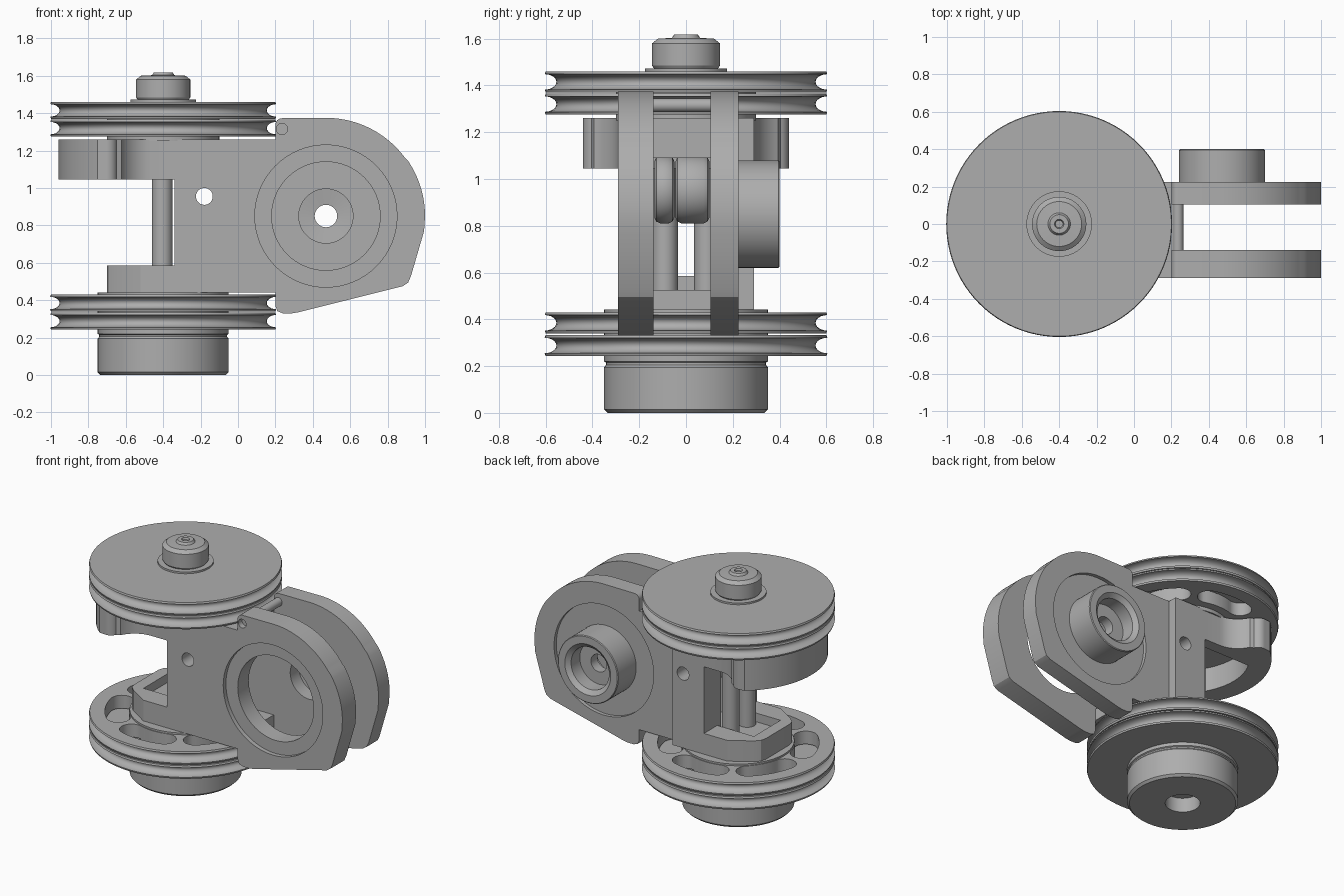
import bpy, bmesh
from math import sin, cos, pi, radians

if "Cube" in bpy.data.objects:
    bpy.data.objects.remove(bpy.data.objects["Cube"])

grey = bpy.data.materials.new("machined grey")
grey.use_nodes = True
colour = (0.42, 0.42, 0.42, 1)
grey.diffuse_color = colour
grey.node_tree.nodes["Principled BSDF"].inputs["Base Color"].default_value = colour

AXIS = -0.4          # wheel axis in x
HUB = (0.47, 0.85)   # joint axis in x, z


def finish(name, bm):
    bmesh.ops.remove_doubles(bm, verts=bm.verts, dist=0.0001)
    bmesh.ops.recalc_face_normals(bm, faces=bm.faces)
    mesh = bpy.data.meshes.new(name)
    bm.to_mesh(mesh)
    bm.free()
    mesh.materials.append(grey)
    ob = bpy.data.objects.new(name, mesh)
    bpy.context.collection.objects.link(ob)
    return ob


def prism(name, pts, lo, hi, axis="z"):
    """Extrude an outline along z (outline in x, y) or y (outline in x, z)."""
    bm = bmesh.new()
    place = (lambda p, h: (p[0], p[1], h)) if axis == "z" else (lambda p, h: (p[0], h, p[1]))
    ends = [[bm.verts.new(place(p, h)) for p in pts] for h in (lo, hi)]
    for ring in ends:
        bm.faces.new(ring)
    n = len(pts)
    for i in range(n):
        j = (i + 1) % n
        bm.faces.new((ends[0][i], ends[0][j], ends[1][j], ends[1][i]))
    return finish(name, bm)


def lathe(name, profile, segments=96):
    """Spin a radius/height profile round the wheel axis."""
    bm = bmesh.new()
    verts = [bm.verts.new((r, 0, z)) for r, z in profile]
    edges = [bm.edges.new(pair) for pair in zip(verts, verts[1:])]
    bmesh.ops.spin(bm, geom=verts + edges, cent=(0, 0, 0), axis=(0, 0, 1),
                   angle=2 * pi, steps=segments)
    ob = finish(name, bm)
    ob.location.x = AXIS
    return ob


def arc(cx, cy, r, a0, a1, n=16):
    return [(cx + r * cos(radians(a0 + (a1 - a0) * i / n)),
             cy + r * sin(radians(a0 + (a1 - a0) * i / n))) for i in range(n + 1)]


def disc(name, x, v, r, lo, hi, axis="y"):
    return prism(name, arc(x, v, r, 0, 360, 64)[:-1], lo, hi, axis)


def box(name, x0, x1, y0, y1, z0, z1):
    return prism(name, [(x0, y0), (x1, y0), (x1, y1), (x0, y1)], z0, z1)


def cut(ob, *cutters):
    for cutter in cutters:
        mod = ob.modifiers.new("cut", "BOOLEAN")
        mod.object = cutter
        mod.operation = "DIFFERENCE"
        mod.solver = "EXACT"
        bpy.context.view_layer.objects.active = ob
        bpy.ops.object.modifier_apply(modifier=mod.name)
        bpy.data.objects.remove(cutter)


# Grooved wheels, two above and two below
def wheel(name, z):
    groove = [(0.604 - 0.05 * sin(a * pi / 12), z + 0.045 - 0.033 * cos(a * pi / 12))
              for a in range(13)]
    return lathe(name, [(0, z), (0.6, z)] + groove + [(0.6, z + 0.09), (0, z + 0.09)])


def kidney(angle, lo, hi):
    a, b, mid, half = angle - 17, angle + 17, 0.43, 0.075
    ca, cb = radians(a), radians(b)
    outline = arc(0, 0, mid + half, a, b)
    outline += arc(mid * cos(cb), mid * sin(cb), half, b, b + 180)[1:-1]
    outline += arc(0, 0, mid - half, b, a)
    outline += arc(mid * cos(ca), mid * sin(ca), half, a + 180, a + 360)[1:-1]
    return prism("slot_cutter", [(x + AXIS, y) for x, y in outline], lo, hi)


wheel("lower_outer_wheel", 0.243)
lower = wheel("lower_inner_wheel", 0.34)
upper = wheel("upper_inner_wheel", 1.275)
wheel("upper_outer_wheel", 1.37)
for k in range(6):
    cut(lower, kidney(30 + 60 * k, 0.32, 0.5))
    cut(upper, kidney(30 + 60 * k, 1.2, 1.38))
disc("lower_wheel_spacer", AXIS, 0, 0.35, 0.32, 0.442, "z")
disc("upper_wheel_spacer", AXIS, 0, 0.3, 1.25, 1.38, "z")

# Bottom knob with a bore, top washer and nut
lathe("bottom_knob", [(0, 0.1), (0.11, 0.1), (0.11, 0), (0.335, 0), (0.35, 0.015),
                      (0.35, 0.195), (0.342, 0.205), (0.342, 0.215), (0.35, 0.22),
                      (0.35, 0.243), (0, 0.243)])
lathe("top_washer", [(0, 1.455), (0.175, 1.455), (0.175, 1.472), (0, 1.472)])
lathe("top_nut", [(0, 1.47), (0.135, 1.47), (0.145, 1.485), (0.145, 1.58), (0.12, 1.6),
                  (0.06, 1.603), (0.05, 1.618), (0.025, 1.618), (0.02, 1.605), (0, 1.605)])

# Side plates
outline = arc(*HUB, 0.525, 90, 0, 32) + [(0.99, 0.77), (0.92, 0.53)]
outline += [(0.905, 0.495), (0.88, 0.475), (0.32, 0.335), (0.29, 0.33), (0.24, 0.33)]
outline += [(0.21, 0.342), (0.2, 0.37), (0.2, 0.442), (-0.34, 0.442), (-0.34, 1.26), (0.2, 1.26)]
outline += arc(0.235, 1.338, 0.035, 180, 90, 6)
outline = [(x + 0.005 if x > 0.9 else x, z) for x, z in outline]
front = prism("front_plate", outline, -0.29, -0.14, "y")
back = prism("back_plate", outline, 0.105, 0.225, "y")
cut(front,
    disc("c", *HUB, 0.38, -0.4, -0.26), disc("c", *HUB, 0.29, -0.4, 0),
    disc("c", -0.18, 0.955, 0.045, -0.4, 0), disc("c", 0.235, 1.315, 0.03, -0.4, -0.25))
rear = box("rear_block", -0.34, -0.1, 0.225, 0.29, 0.442, 1.26)
cut(back,
    disc("c", *HUB, 0.38, 0.2, 0.4), disc("c", *HUB, 0.145, 0, 0.4),
    disc("c", -0.18, 0.955, 0.045, 0, 0.4))
cut(rear, disc("c", -0.18, 0.955, 0.045, 0, 0.4))
box("block_floor", -0.34, 0.2, -0.14, 0.105, 0.442, 0.525)
box("block_roof", -0.34, 0.2, -0.14, 0.105, 1.09, 1.26)
disc("cross_pin", 0.235, 1.315, 0.029, -0.25, 0.12)

# Back hub, stepped bore
hub = lathe("back_hub", [(0.06, 0.21), (0.23, 0.19), (0.23, 0.395), (0.225, 0.4), (0.175, 0.4),
                         (0.145, 0.375), (0.145, 0.28), (0.06, 0.28), (0.06, 0.21)], 64)
hub.rotation_euler.x = -pi / 2
hub.location = (HUB[0], 0, HUB[1])

# Rollers on the bolt between the plates
for name, y0, y1 in (("front_roller", -0.135, -0.05), ("back_roller", -0.045, 0.1)):
    e = 0.025
    roller = lathe(name, [(0.045, y0), (0.12, y0), (0.137, y0 + 0.008), (0.145, y0 + e),
                          (0.145, y1 - e), (0.137, y1 - 0.008), (0.12, y1), (0.045, y1),
                          (0.045, y0)], 64)
    roller.rotation_euler.x = -pi / 2
    roller.location = (-0.18, 0, 0.955)

# Upper arm flares out under the wheels, hollowed below
half = [(-0.34, 0.29), (-0.46, 0.29)] + arc(-0.46, 0.47, 0.18, 262, 205, 10)
half += arc(-0.7, 0.385, 0.055, 20, 100, 8)
half += arc(AXIS, 0, 0.56, 129, 178, 20)
arm = prism("upper_arm", half + [(x, -y) for x, y in reversed(half)], 1.045, 1.26)
pocket = arc(AXIS, 0, 0.42, 150, 210, 16)
cut(arm, prism("c", pocket + [(-0.345, -0.21), (-0.345, 0.21)], 1.0, 1.21))

# Lower foot with chamfered end and a central channel
foot_half = [(-0.34, 0.29), (-0.52, 0.29), (-0.66, 0.2), (-0.69, 0.17), (-0.7, 0.13)]
foot = prism("lower_foot", foot_half + [(x, -y) for x, y in reversed(foot_half)], 0.442, 0.585)
cut(foot, box("c", -0.62, -0.3, -0.145, 0.145, 0.525, 0.7))

# Twin posts
for name, y in (("front_post", -0.09), ("back_post", 0.09)):
    disc(name, -0.405, y, 0.055, 0.5, 1.23, "z")

for ob in bpy.context.collection.objects:
    if ob.type == "MESH":
        bpy.ops.object.select_all(action="DESELECT")
        ob.select_set(True)
        bpy.context.view_layer.objects.active = ob
        bpy.ops.object.shade_smooth_by_angle(angle=radians(30))
